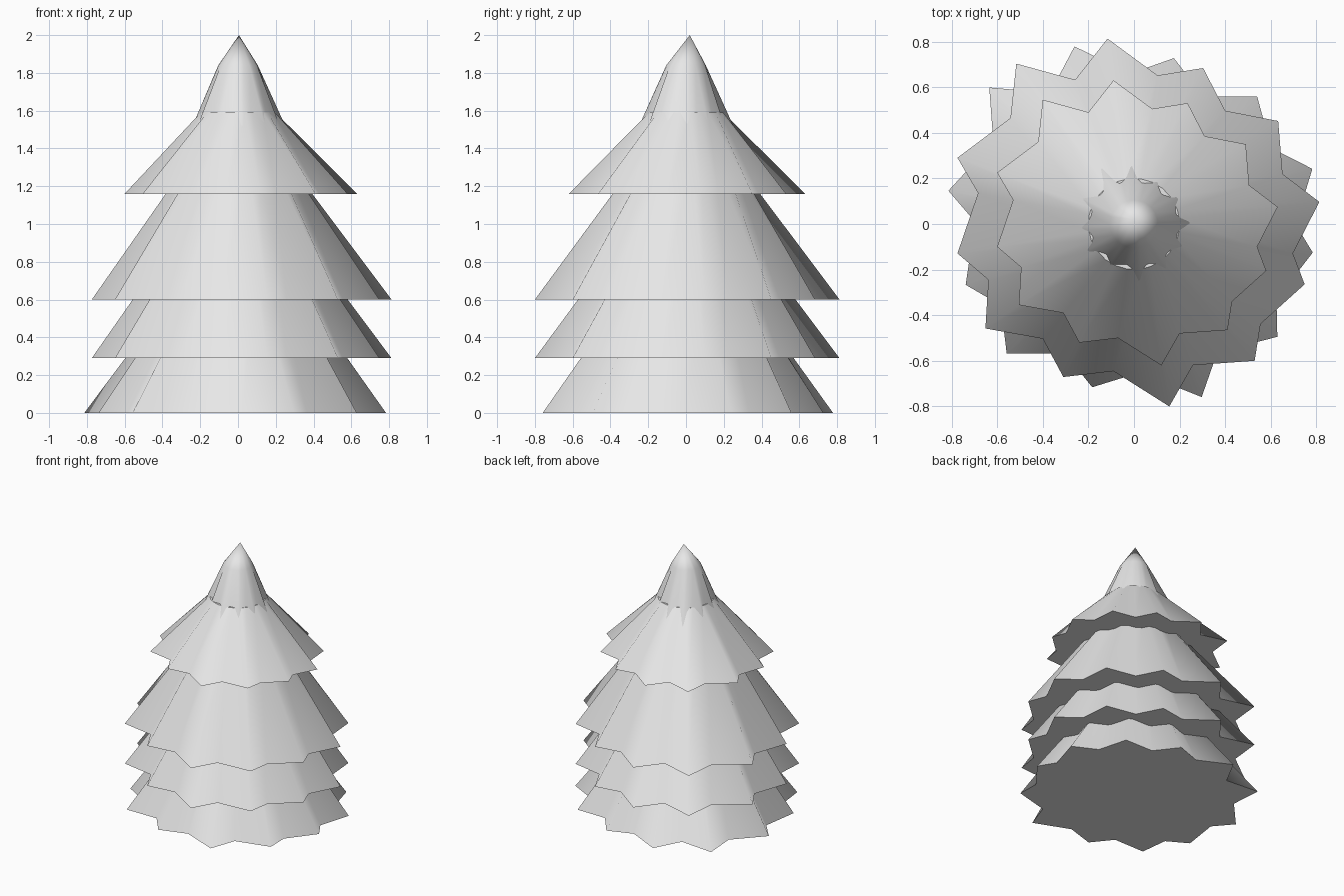
import bpy
import bmesh
from math import radians
from mathutils import Matrix, Vector

if "Cube" in bpy.data.objects:
    bpy.data.objects.remove(bpy.data.objects["Cube"])

# One plain material for the whole tree
grey = bpy.data.materials.new("light grey")
grey.use_nodes = True
colour = (0.8, 0.8, 0.8, 1)
grey.diffuse_color = colour
grey.node_tree.nodes["Principled BSDF"].inputs["Base Color"].default_value = colour

# Slightly irregular twelve-pointed hem, tips and notches alternating
HEM = [Vector(p) for p in (
    (-.09, .63), (-.2, .49), (-.4, .545), (-.42, .36), (-.6, .225), (-.53, .105),
    (-.6, -.1), (-.495, -.19), (-.505, -.355), (-.31, -.39), (-.24, -.52), (-.07, -.5),
    (.12, -.62), (.2, -.48), (.41, -.465), (.43, -.34), (.58, -.205), (.54, -.1),
    (.63, .075), (.505, .17), (.49, .35), (.31, .385), (.235, .53), (.08, .505))]


def star_tier(name, bottom, scale, turn, top, top_radius, apex=None):
    """Loft the jagged hem up to a round rim, closed by a cap or a pointed tip."""
    bm = bmesh.new()
    spin = Matrix.Rotation(radians(turn), 2)
    hem = [spin @ p for p in HEM]
    low = [bm.verts.new((*(p * scale), bottom)) for p in hem]
    rim = [bm.verts.new((*(p.normalized() * top_radius), top)) for p in hem]
    flat = [bm.faces.new(low)]
    tip = bm.verts.new(apex) if apex else None
    if not tip:
        flat.append(bm.faces.new(rim))
    for i in range(len(low)):
        j = (i + 1) % len(low)
        bm.faces.new((low[i], low[j], rim[j], rim[i]))
        if tip:
            bm.faces.new((rim[i], rim[j], tip))
    # Soft folds on the sides, crisp flat caps
    for face in bm.faces:
        face.smooth = face not in flat
    bmesh.ops.recalc_face_normals(bm, faces=bm.faces)
    mesh = bpy.data.meshes.new(name)
    bm.to_mesh(mesh)
    bm.free()
    mesh.materials.append(grey)
    bpy.context.collection.objects.link(bpy.data.objects.new(name, mesh))


# Three wide skirts of equal shape, the lowest one turned
for name, bottom, turn in (("bottom_tier", 0, 10.4),
                           ("lower_tier", .29, 0),
                           ("middle_tier", .6, 0)):
    star_tier(name, bottom, 1.29, turn, bottom + .74, .26)

# Smaller upper skirt and the pointed crown
star_tier("upper_tier", 1.16, 1, 0, 1.59, .2)
star_tier("crown", 1.4, .48, -6, 1.84, .105, (.005, .02, 2))
